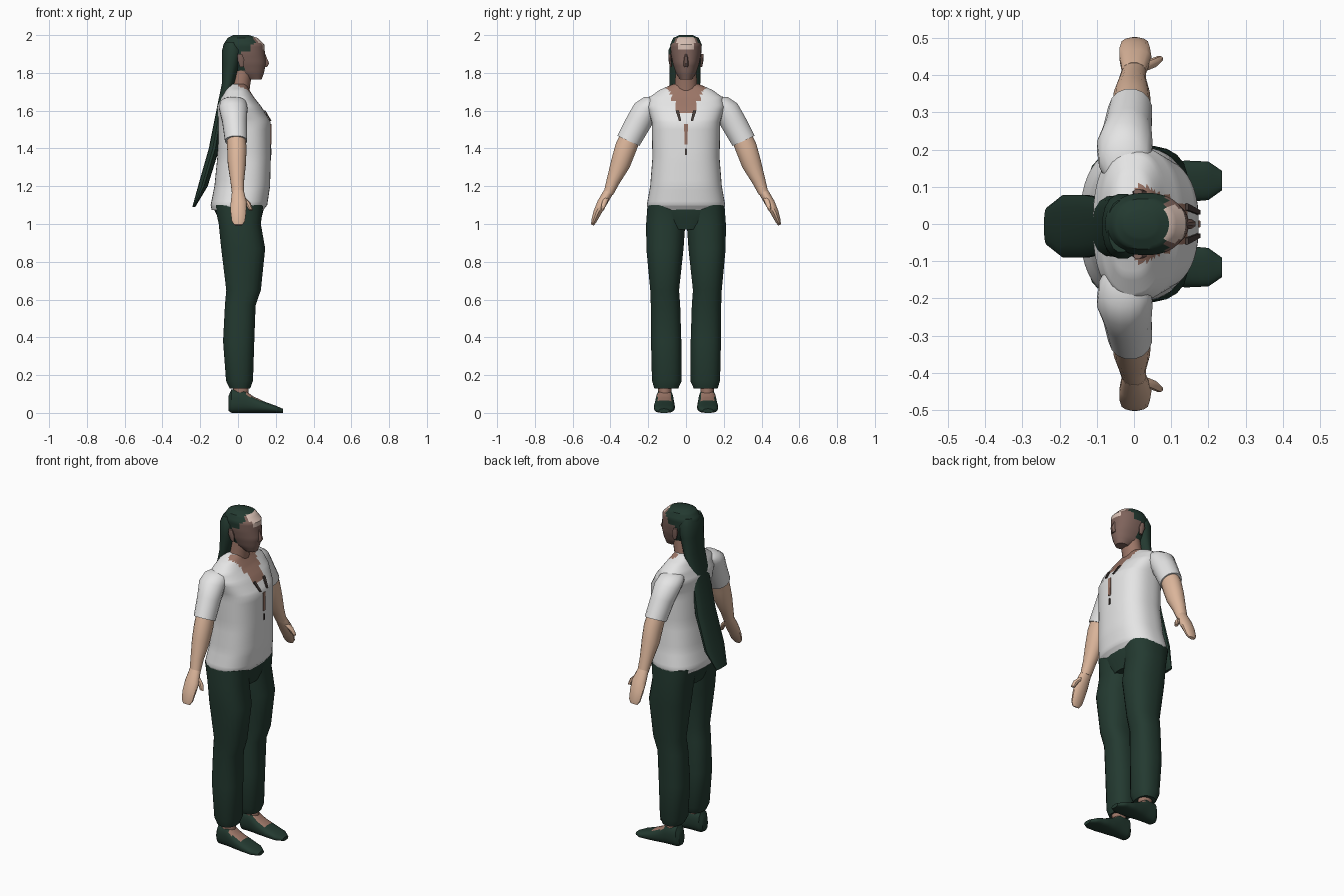
import bpy, bmesh, math
from mathutils import Vector


def material(name, r, g, b):
    m = bpy.data.materials.new(name)
    m.diffuse_color = (r, g, b, 1)
    return m


GREEN = material("dark green", 0.017, 0.042, 0.03)
WHITE = material("shirt white", 0.78, 0.78, 0.78)
ARM = material("light skin", 0.72, 0.47, 0.33)
FACE = material("face skin", 0.21, 0.125, 0.105)
CHEST = material("chest skin", 0.33, 0.18, 0.135)
PALE = material("pale forehead", 0.68, 0.52, 0.45)
BROWN = material("dark brown", 0.06, 0.045, 0.04)

X, Y, Z = Vector((1, 0, 0)), Vector((0, 1, 0)), Vector((0, 0, 1))


def finish(name, bm, mats, rule=None, angle=40):
    bmesh.ops.recalc_face_normals(bm, faces=bm.faces)
    if rule:
        for f in bm.faces:
            f.material_index = rule(f.calc_center_median(), f.normal)
    me = bpy.data.meshes.new(name)
    bm.to_mesh(me)
    bm.free()
    ob = bpy.data.objects.new(name, me)
    bpy.context.collection.objects.link(ob)
    for m in mats:
        me.materials.append(m)
    bpy.ops.object.select_all(action='DESELECT')
    ob.select_set(True)
    bpy.context.view_layer.objects.active = ob
    bpy.ops.object.shade_smooth_by_angle(angle=math.radians(angle))
    return ob


def loft(name, rings, a, b, mats, rule=None, n=16, power=2.0, steps=1):
    """Skin through rings of (centre, radius along a, radius along b)."""
    full = []
    for (c0, p0, q0), (c1, p1, q1) in zip(rings, rings[1:]):
        for s in range(steps):
            t = s / steps
            full.append((Vector(c0).lerp(Vector(c1), t), p0 + (p1 - p0) * t, q0 + (q1 - q0) * t))
    full.append(rings[-1])
    bm = bmesh.new()
    loops = []
    for c, ra, rb in full:
        loop = []
        for i in range(n):
            t = 2 * math.pi * (i + 0.5) / n
            u, v = math.cos(t), math.sin(t)
            u = math.copysign(abs(u) ** (2 / power), u)
            v = math.copysign(abs(v) ** (2 / power), v)
            loop.append(bm.verts.new(Vector(c) + a * ra * u + b * rb * v))
        loops.append(loop)
    for l0, l1 in zip(loops, loops[1:]):
        for i in range(n):
            j = (i + 1) % n
            bm.faces.new((l0[i], l0[j], l1[j], l1[i]))
    bm.faces.new(loops[0])
    bm.faces.new(loops[-1])
    return finish(name, bm, mats, rule)


def upright(rows, cy=0.0):
    """Rows of (z, back x, front x, half width) to rings."""
    return [((((x0 + x1) / 2), cy, z), (x1 - x0) / 2, w) for z, x0, x1, w in rows]


def plate(name, pts, mat):
    bm = bmesh.new()
    front = [bm.verts.new(p) for p in pts]
    back = [bm.verts.new(Vector(p) - X * 0.008) for p in pts]
    bm.faces.new(front)
    bm.faces.new(back[::-1])
    for i in range(len(pts)):
        j = (i + 1) % len(pts)
        bm.faces.new((front[i], front[j], back[j], back[i]))
    finish(name, bm, [mat])


# Shirt with open round neckline
def neckline(c, n):
    return int(c.x > 0 and c.z > 1.585 and abs(c.y) < 0.03 + (c.z - 1.58) * 0.5)


loft("shirt", upright([
    (1.075, -0.14, 0.135, 0.2), (1.1, -0.145, 0.155, 0.208), (1.2, -0.125, 0.17, 0.19),
    (1.35, -0.11, 0.174, 0.178), (1.54, -0.112, 0.173, 0.182), (1.62, -0.11, 0.125, 0.205),
    (1.67, -0.09, 0.085, 0.195), (1.71, -0.07, 0.06, 0.14), (1.74, -0.055, 0.045, 0.07)]),
    X, Y, [WHITE, CHEST], neckline, n=48, power=2.5, steps=5)

# Front lacing and closure marks
for s in (-1, 1):
    plate("neck_mark", [(0.146, s * 0.055, 1.6), (0.146, s * 0.037, 1.6),
                        (0.178, s * 0.025, 1.545), (0.178, s * 0.037, 1.545)], BROWN)
plate("front_slit", [(0.177, -0.01, 1.53), (0.177, 0.01, 1.53),
                     (0.178, 0.008, 1.42), (0.178, -0.008, 1.42)], CHEST)
plate("slit_end", [(0.178, -0.005, 1.4), (0.178, 0.005, 1.4),
                   (0.178, 0.005, 1.365), (0.178, -0.005, 1.365)], BROWN)

# Hips and neck
loft("hips", upright([(0.97, -0.09, 0.11, 0.1), (1.03, -0.105, 0.125, 0.19),
                      (1.09, -0.135, 0.14, 0.205), (1.12, -0.12, 0.14, 0.19)]),
     X, Y, [GREEN], n=24, power=2.4)
loft("neck", [((0.0, 0, 1.66), 0.06, 0.07), ((0.012, 0, 1.73), 0.052, 0.06),
              ((0.03, 0, 1.84), 0.055, 0.055)], X, Y, [CHEST])


# Head with painted hairline
def hairline(c, n):
    edge = 0.03 if c.z < 1.93 else 0.03 + (c.z - 1.93) * 0.9
    if abs(c.y) > 0.055 and c.z > 1.91:
        edge += 0.03
    if c.x < edge or c.z > 1.988:
        return 1
    return 2 if c.z > 1.93 and abs(c.y) < 0.047 and c.x > 0.08 else 0


loft("head", upright([
    (1.765, 0.05, 0.125, 0.032), (1.8, -0.03, 0.138, 0.054), (1.85, -0.07, 0.148, 0.071),
    (1.9, -0.083, 0.143, 0.081), (1.95, -0.078, 0.14, 0.084), (1.985, -0.055, 0.105, 0.068),
    (2.0, -0.025, 0.06, 0.035)]), X, Y, [FACE, GREEN, PALE], hairline, n=32, power=2.2, steps=4)
loft("nose", [((0.135, 0, 1.9), 0.01, 0.008), ((0.145, 0, 1.85), 0.022, 0.015),
              ((0.142, 0, 1.83), 0.012, 0.012)], X, Y, [FACE], n=8)

# Long hair down the back
loft("long_hair", upright([
    (1.96, -0.07, 0.0, 0.07), (1.92, -0.086, 0.025, 0.088), (1.85, -0.085, 0.012, 0.084),
    (1.75, -0.085, -0.015, 0.083), (1.6, -0.115, -0.07, 0.078), (1.4, -0.155, -0.098, 0.085),
    (1.2, -0.212, -0.16, 0.085), (1.09, -0.242, -0.226, 0.05)], -0.006),
    X, Y, [GREEN], power=2.3)


def instep(c, n):
    return int(0.045 < c.x < 0.125 and n.z > 0.45 and abs(abs(c.y) - 0.115) < 0.036)


for s, side in ((-1, "right"), (1, "left")):
    across = Vector((0, 0.9 * s, 0.42))

    # Ear
    loft(side + "_ear", [((0.02, s * 0.08, 1.83), 0.01, 0.006), ((0.015, s * 0.085, 1.87), 0.02, 0.009),
                         ((0.01, s * 0.086, 1.9), 0.012, 0.008)], X, Y, [FACE], n=8)

    # Sleeve, forearm, hand and thumb
    loft(side + "_sleeve", [((-0.02, s * 0.12, 1.665), 0.045, 0.03), ((-0.025, s * 0.165, 1.645), 0.07, 0.065),
                            ((-0.025, s * 0.21, 1.61), 0.076, 0.07), ((-0.018, s * 0.25, 1.54), 0.066, 0.07),
                            ((-0.01, s * 0.305, 1.44), 0.06, 0.066)], X, across, [WHITE])
    loft(side + "_forearm", [((-0.01, s * 0.29, 1.47), 0.05, 0.056), ((-0.006, s * 0.32, 1.4), 0.052, 0.059),
                             ((-0.006, s * 0.347, 1.32), 0.049, 0.054), ((-0.004, s * 0.385, 1.23), 0.037, 0.037),
                             ((0.0, s * 0.41, 1.165), 0.033, 0.027)], X, across, [ARM])
    loft(side + "_hand", [((0.0, s * 0.41, 1.17), 0.033, 0.027), ((0.004, s * 0.445, 1.11), 0.044, 0.027),
                          ((0.002, s * 0.47, 1.06), 0.042, 0.022), ((0.002, s * 0.488, 1.015), 0.036, 0.015),
                          ((0.002, s * 0.495, 0.995), 0.022, 0.008)], X, across, [ARM], n=12)
    loft(side + "_thumb", [((0.02, s * 0.42, 1.14), 0.016, 0.014), ((0.052, s * 0.433, 1.11), 0.016, 0.014),
                           ((0.068, s * 0.443, 1.075), 0.011, 0.01)], X, across, [ARM], n=8)

    # Trouser leg
    rows = [(1.1, -0.125, 0.135, 0.0, 0.205), (1.0, -0.103, 0.122, 0.003, 0.212),
            (0.87, -0.09, 0.145, 0.012, 0.211), (0.65, -0.063, 0.122, 0.036, 0.19),
            (0.57, -0.07, 0.094, 0.03, 0.187), (0.38, -0.08, 0.087, 0.024, 0.186),
            (0.17, -0.064, 0.08, 0.022, 0.181), (0.13, -0.045, 0.065, 0.04, 0.168)]
    loft(side + "_trouser_leg", [(((x0 + x1) / 2, s * (y0 + y1) / 2, z), (x1 - x0) / 2, (y1 - y0) / 2)
                                 for z, x0, x1, y0, y1 in rows], X, Y, [GREEN], n=20, power=2.4)

    # Ankle and low shoe with bare instep
    loft(side + "_ankle", upright([(0.05, -0.03, 0.06, 0.036), (0.16, -0.025, 0.055, 0.036)], s * 0.112),
         X, Y, [CHEST])
    shoe = [(-0.05, 0.01, 0.09, 0.025), (-0.035, 0.0, 0.125, 0.041), (0.03, 0.0, 0.125, 0.047),
            (0.08, 0.0, 0.088, 0.052), (0.14, 0.0, 0.06, 0.056), (0.2, 0.0, 0.038, 0.052),
            (0.237, 0.0, 0.022, 0.026)]
    loft(side + "_shoe", [((x, s * (0.112 + max(x, 0) * 0.02), (z0 + z1) / 2), w, (z1 - z0) / 2)
                          for x, z0, z1, w in shoe], Y, Z, [GREEN, CHEST], instep,
         n=24, power=2.5, steps=4)
